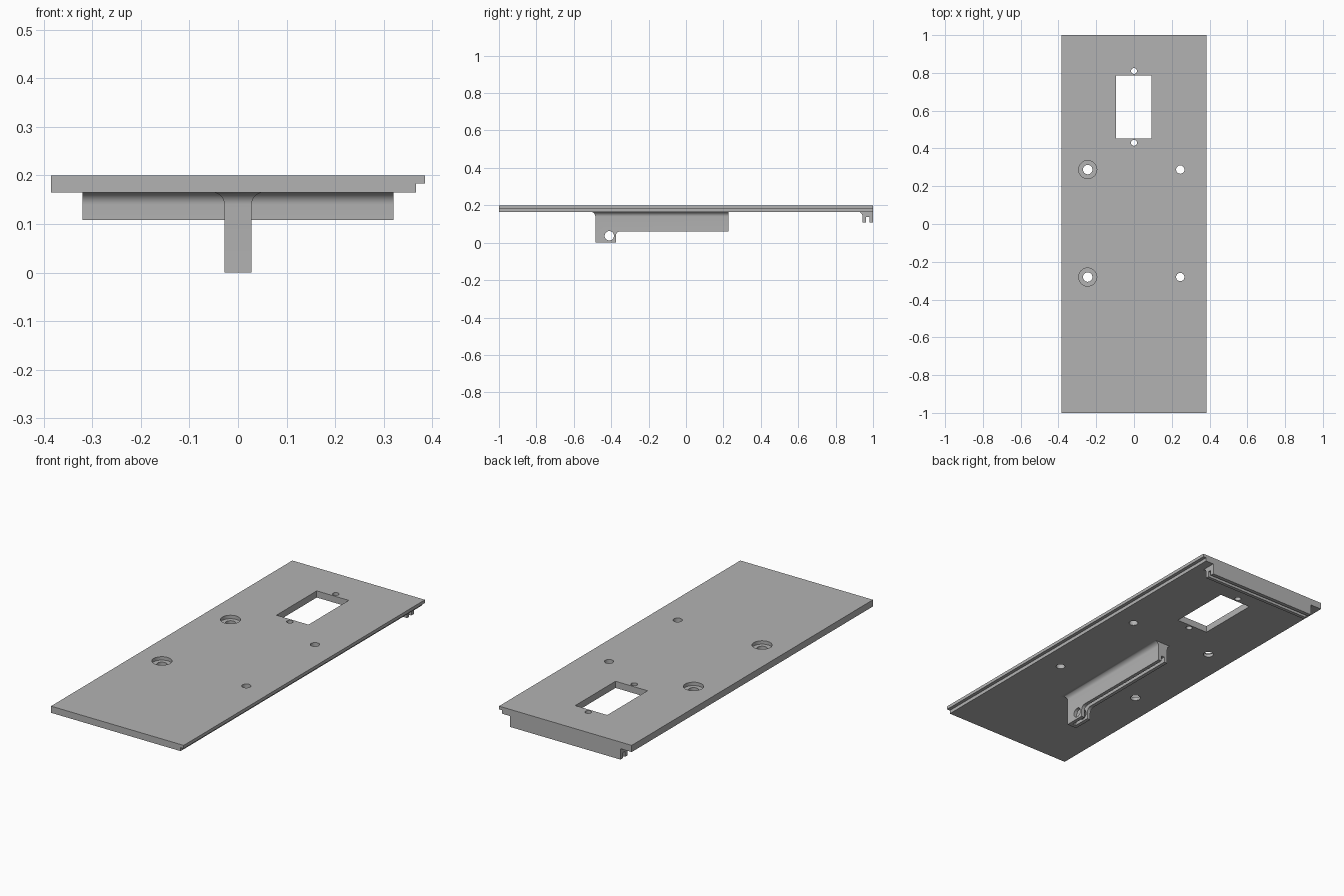
import bpy, bmesh, math
from mathutils import Vector

if "Cube" in bpy.data.objects:
    bpy.data.objects.remove(bpy.data.objects["Cube"])

gray = bpy.data.materials.new("light gray")
gray.diffuse_color = (0.45, 0.45, 0.45, 1)
gray.use_nodes = True
gray.node_tree.nodes["Principled BSDF"].inputs["Base Color"].default_value = gray.diffuse_color
TOP, UNDER, R = 0.2, 0.165, 0.025   # plate top, plate underside, fillet radius


def make(name, rings):
    """Closed solid lofted through equal-length rings of points."""
    bm = bmesh.new()
    rows = [[bm.verts.new(p) for p in ring] for ring in rings]
    n = len(rows[0])
    for a, b in zip(rows, rows[1:]):
        for i in range(n):
            j = (i + 1) % n
            bm.faces.new((a[i], a[j], b[j], b[i]))
    bm.faces.new(rows[0])
    bm.faces.new(rows[-1])
    bmesh.ops.recalc_face_normals(bm, faces=bm.faces)
    me = bpy.data.meshes.new(name)
    bm.to_mesh(me)
    bm.free()
    me.materials.append(gray)
    ob = bpy.data.objects.new(name, me)
    bpy.context.collection.objects.link(ob)
    return ob


def extrude(name, profile, axis, a, b):
    """Extrude a 2D profile along x (yz points) or y (xz points)."""
    if axis == 'x':
        return make(name, [[(t, u, v) for u, v in profile] for t in (a, b)])
    return make(name, [[(u, t, v) for u, v in profile] for t in (a, b)])


def box(name, x0, x1, y0, y1, z0, z1):
    return extrude(name, [(y0, z0), (y1, z0), (y1, z1), (y0, z1)], 'x', x0, x1)


def cylinder(name, centre, radius, depth, axis='z'):
    rings = []
    for h in (-depth / 2, depth / 2):
        ring = []
        for i in range(32):
            t = math.tau * i / 32
            c, s = radius * math.cos(t), radius * math.sin(t)
            off = (c, s, h) if axis == 'z' else (h, c, s)
            ring.append(Vector(centre) + Vector(off))
        rings.append(ring)
    return make(name, rings)


def cut(ob, cutters):
    """Subtract every cutter from the object, then remove the cutters."""
    for c in cutters:
        m = ob.modifiers.new("cut", 'BOOLEAN')
        m.operation, m.solver, m.object = 'DIFFERENCE', 'EXACT', c
    dg = bpy.context.evaluated_depsgraph_get()
    me = bpy.data.meshes.new_from_object(ob.evaluated_get(dg))
    ob.modifiers.clear()
    ob.data = me
    for c in cutters:
        bpy.data.objects.remove(c)


def arc(cx, cy, r, a0, a1, n=8):
    return [(cx + r * math.cos(math.radians(a0 + (a1 - a0) * i / n)),
             cy + r * math.sin(math.radians(a0 + (a1 - a0) * i / n))) for i in range(n + 1)]


# Plate with a rebate under its right edge
plate = extrude("base_plate", [(-0.385, UNDER), (0.367, UNDER), (0.367, 0.183),
                               (0.385, 0.183), (0.385, TOP), (-0.385, TOP)], 'y', -1, 1)
# Window, two small screw holes, four mounting holes, two counterbores
holes = [box("window_cut", -0.094, 0.092, 0.453, 0.787, 0.1, 0.3)]
for y in (0.43, 0.81):
    holes.append(cylinder("screw_cut", (0, y, TOP), 0.016, 0.2))
for y in (0.288, -0.281):
    holes.append(cylinder("mount_cut", (0.245, y, TOP), 0.022, 0.2))
    holes.append(cylinder("mount_cut", (-0.245, y, TOP), 0.025, 0.2))
    holes.append(cylinder("counterbore_cut", (-0.245, y, TOP), 0.048, 0.036))
cut(plate, holes)

# Slotted rail under the back edge, filleted into the plate
rail = [(1, UNDER), (1, 0.108), (0.98, 0.108), (0.98, 0.137), (0.962, 0.137),
        (0.962, 0.108), (0.944, 0.108)] + arc(0.944 - R, UNDER - R, R, 0, 90)
extrude("back_rail", rail, 'x', -0.32, 0.32)

# Centre rib: flares into the plate at the front and both sides
HALF, FRONT, BACK = 0.028, -0.485, 0.226
levels = [(0, 0)] + [(R * (1 - math.cos(t)), UNDER - R + R * math.sin(t))
                     for t in [math.radians(90 * i / 8) for i in range(9)]]
rib = make("centre_rib", [[(-HALF - f, FRONT - f, z), (HALF + f, FRONT - f, z),
                           (HALF + f, BACK, z), (-HALF - f, BACK, z)] for f, z in levels])
# Step behind the deep front lug, bottom slot and cross hole
step = [(-0.375, -0.05)] + arc(-0.375 + R, 0.061 - R, R, 180, 90) + [(0.4, 0.061), (0.4, -0.05)]
cut(rib, [extrude("step_cut", step, 'x', -0.2, 0.2),
          box("slot_cut", -0.009, 0.009, FRONT + 0.02, 0.4, -0.05, 0.09),
          cylinder("cross_hole_cut", (0, -0.41, 0.037), 0.025, 0.3, 'x')])

# Smooth the curved surfaces, keep hard edges
for ob in list(bpy.context.collection.objects):
    bpy.ops.object.select_all(action='DESELECT')
    ob.select_set(True)
    bpy.context.view_layer.objects.active = ob
    bpy.ops.object.shade_smooth_by_angle(angle=math.radians(30))
